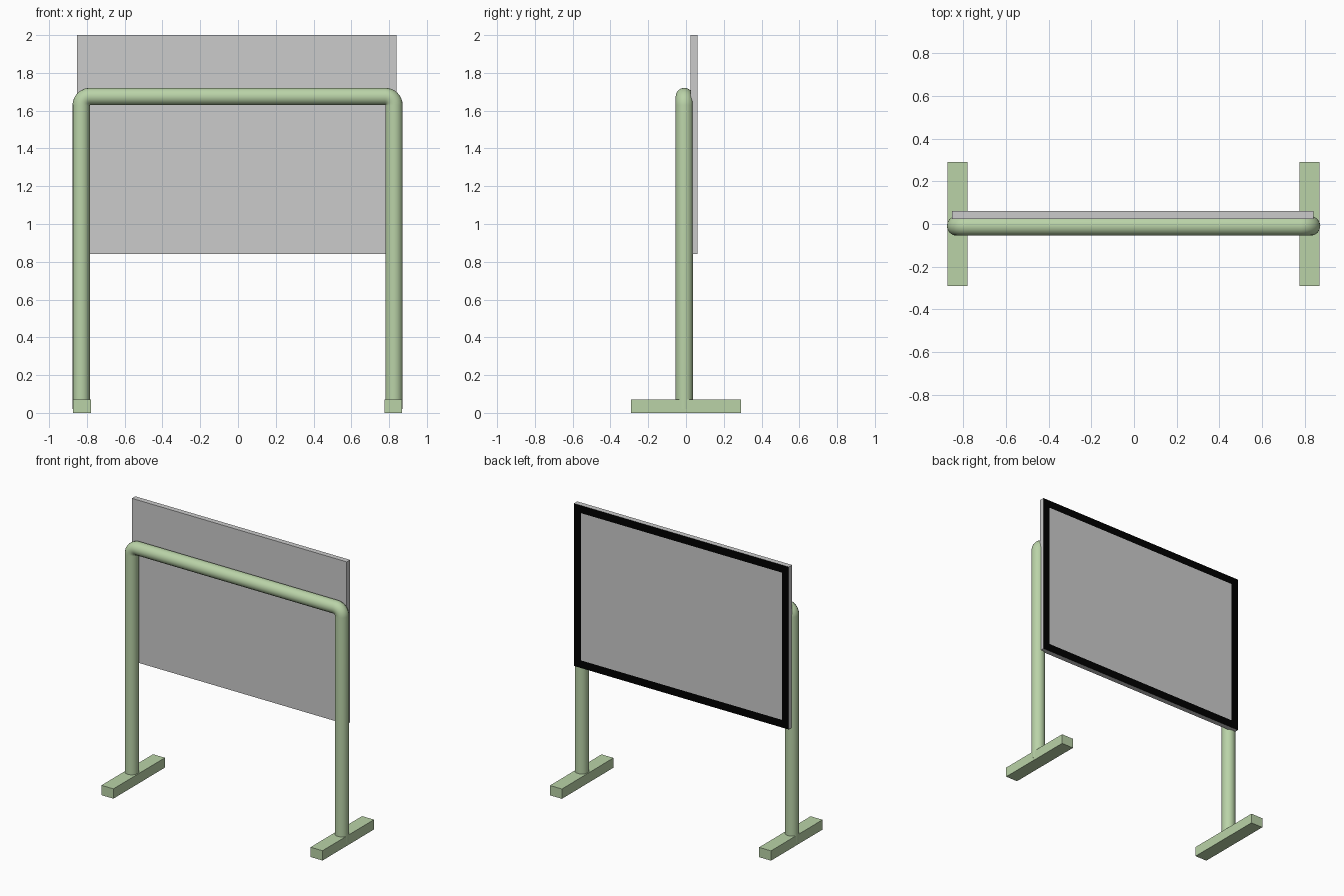
import bpy, bmesh
from math import sin, cos, pi, radians

if "Cube" in bpy.data.objects:
    bpy.data.objects.remove(bpy.data.objects["Cube"])


def material(name, rgb):
    m = bpy.data.materials.new(name)
    m.diffuse_color = (*rgb, 1)
    m.use_nodes = True
    m.node_tree.nodes["Principled BSDF"].inputs["Base Color"].default_value = m.diffuse_color
    return m


green = material("green_paint", (0.49, 0.65, 0.39))
black = material("black_border", (0.0, 0.0, 0.0))
grey = material("grey_panel", (0.6, 0.6, 0.6))


def box(name, lo, hi, mats):
    bm = bmesh.new()
    bmesh.ops.create_cube(bm, size=1)
    for v in bm.verts:
        v.co = [(a + b) / 2 + c * (b - a) for a, b, c in zip(lo, hi, v.co)]
    me = bpy.data.meshes.new(name)
    bm.to_mesh(me)
    bm.free()
    for m in mats:
        me.materials.append(m)
    ob = bpy.data.objects.new(name, me)
    bpy.context.collection.objects.link(ob)
    return ob


# Bent tube frame: two legs joined by a crossbar with tight rounded corners
R, BEND, HALF, TOP, Y = 0.046, 0.047, 0.828, 1.675, -0.009
STEPS = 8
corner = [(HALF - BEND + BEND * cos(t), TOP - BEND + BEND * sin(t))
          for t in (i * pi / 2 / STEPS for i in range(STEPS + 1))]
right = [(HALF, 0.02)] + corner
path = right + [(-x, z) for x, z in reversed(right)]

curve = bpy.data.curves.new("tube_frame", 'CURVE')
curve.dimensions = '3D'
curve.bevel_depth = R
curve.bevel_resolution = 6
curve.use_fill_caps = True
spline = curve.splines.new('POLY')
spline.points.add(len(path) - 1)
for p, (x, z) in zip(spline.points, path):
    p.co = (x - 0.002, Y, z, 1)
curve.materials.append(green)
tube = bpy.data.objects.new("tube_frame", curve)
bpy.context.collection.objects.link(tube)
bpy.context.view_layer.objects.active = tube
tube.select_set(True)
bpy.ops.object.convert(target='MESH')
bpy.ops.object.shade_smooth_by_angle(angle=radians(40))

# Floor feet
for side, x in (("left", -0.826), ("right", 0.822)):
    box(side + "_foot", (x - 0.047, -0.29, 0), (x + 0.047, 0.29, 0.07), [green])

# Display board with a flush black border on its rear face
board = box("display_board", (-0.853, 0.024, 0.842), (0.84, 0.062, 2.0), [grey, black])
bm = bmesh.new()
bm.from_mesh(board.data)
bm.normal_update()
rear = [f for f in bm.faces if f.normal.y > 0.9]
for f in bmesh.ops.inset_region(bm, faces=rear, thickness=0.077)["faces"]:
    f.material_index = 1
bm.to_mesh(board.data)
bm.free()
